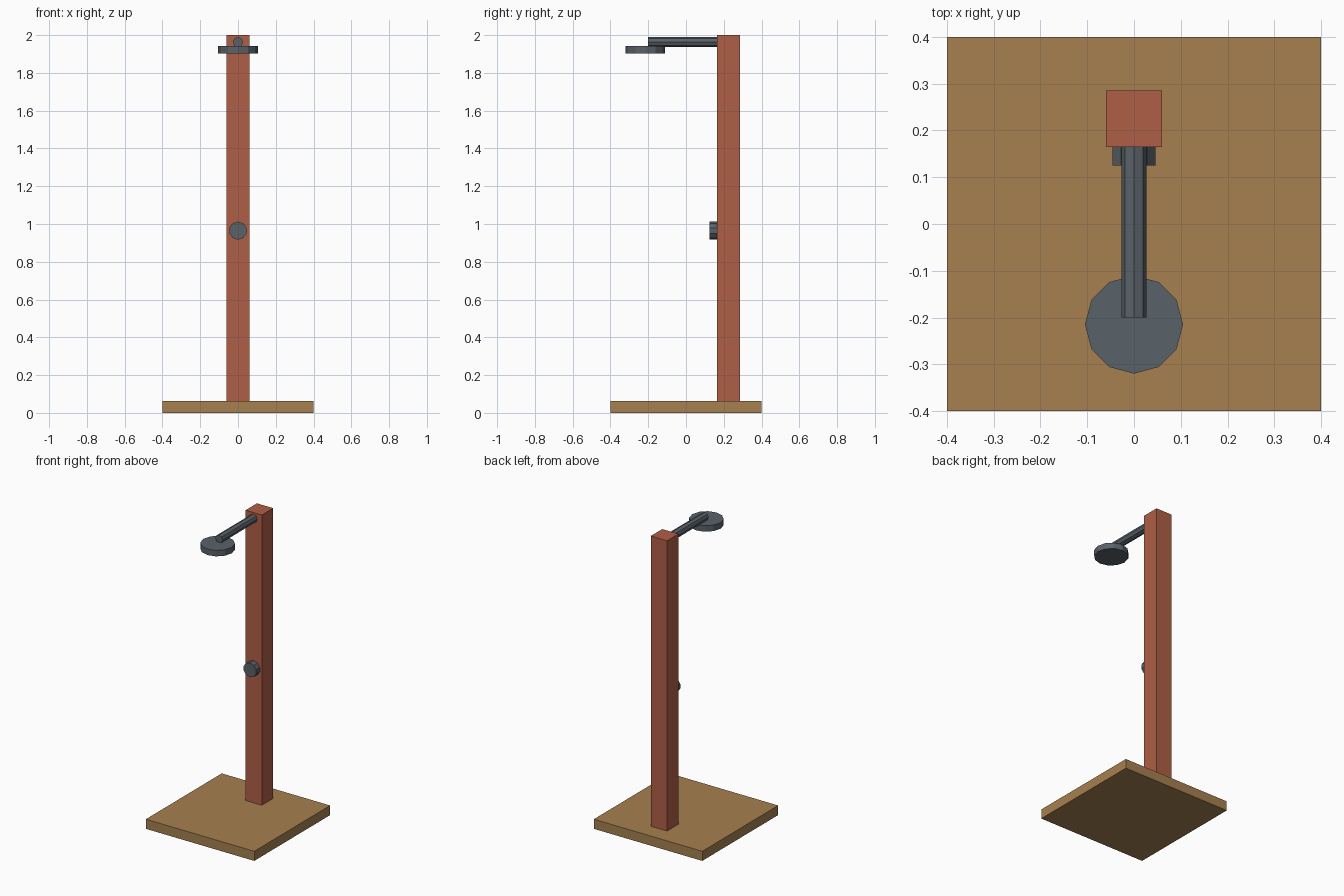
import bpy
import math

cube = bpy.data.objects.get("Cube")
if cube:
    bpy.data.objects.remove(cube, do_unlink=True)


def make_material(name, rgb):
    mat = bpy.data.materials.new(name)
    mat.use_nodes = True
    mat.diffuse_color = (*rgb, 1)
    mat.node_tree.nodes["Principled BSDF"].inputs["Base Color"].default_value = (*rgb, 1)
    return mat


def finish(name, mat):
    obj = bpy.context.object
    obj.name = obj.data.name = name
    obj.data.materials.append(mat)
    bpy.ops.object.transform_apply(location=False, rotation=True, scale=True)
    return obj


def box(name, centre, size, mat):
    bpy.ops.mesh.primitive_cube_add(size=1, location=centre)
    bpy.context.object.scale = size
    return finish(name, mat)


def cylinder(name, centre, radius, depth, sides, mat, along_y=False):
    tilt = math.pi / 2 if along_y else 0
    bpy.ops.mesh.primitive_cylinder_add(vertices=sides, radius=radius, depth=depth,
                                        location=centre, rotation=(tilt, 0, 0))
    return finish(name, mat)


wood = make_material("tan wood", (0.381, 0.216, 0.080))
red_wood = make_material("red wood", (0.429, 0.114, 0.061))
metal = make_material("dark grey metal", (0.102, 0.122, 0.141))

# Floor slab and upright post
box("base", (0, 0, 0.032), (0.8, 0.8, 0.064), wood)
box("post", (0, 0.225, 1.03), (0.12, 0.12, 1.94), red_wood)

# Arm reaching forward from the post, with the shower head under its end
cylinder("arm", (0, -0.01, 1.963), 0.027, 0.38, 8, metal, along_y=True)
cylinder("shower_head", (0, -0.215, 1.922), 0.105, 0.04, 12, metal)

# Tap knob on the front of the post
cylinder("tap_knob", (0, 0.1475, 0.965), 0.048, 0.045, 10, metal, along_y=True)
